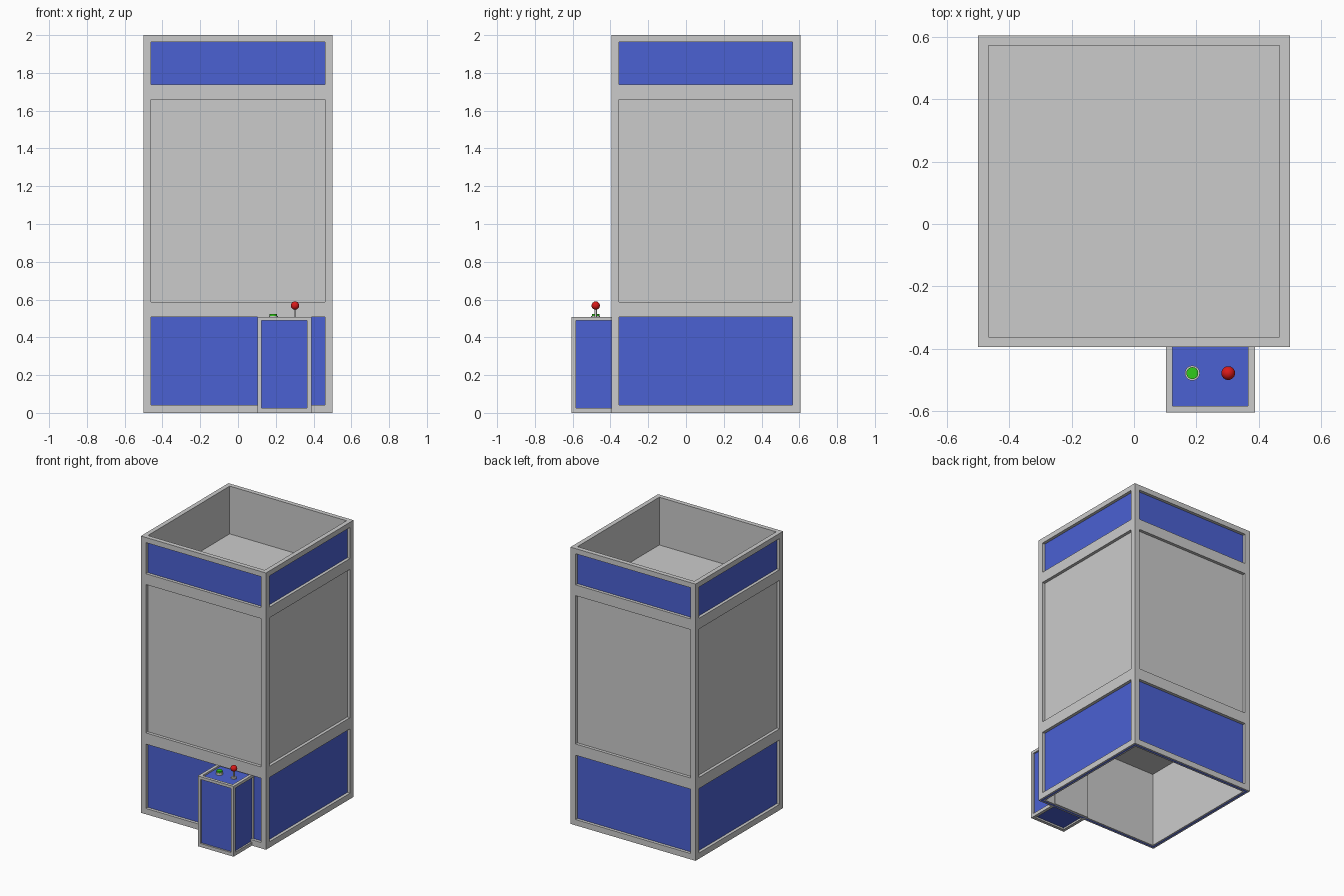
import bpy, bmesh
from mathutils import Matrix, Vector

if "Cube" in bpy.data.objects:
    bpy.data.objects.remove(bpy.data.objects["Cube"])


def material(name, rgb):
    m = bpy.data.materials.new(name)
    m.diffuse_color = (*rgb, 1)
    m.use_nodes = True
    m.node_tree.nodes["Principled BSDF"].inputs["Base Color"].default_value = m.diffuse_color
    return m


GREY = material("frame_grey", (0.6, 0.6, 0.6))
BLUE = material("panel_blue", (0.07, 0.12, 0.65))
RED = material("ball_red", (0.7, 0.01, 0.01))
GREEN = material("button_green", (0.03, 0.6, 0.01))


def finish(bm, name, mats=()):
    bmesh.ops.recalc_face_normals(bm, faces=bm.faces)
    mesh = bpy.data.meshes.new(name)
    bm.to_mesh(mesh)
    bm.free()
    ob = bpy.data.objects.new(name, mesh)
    bpy.context.collection.objects.link(ob)
    for m in mats:
        mesh.materials.append(m)
    return ob


def box(lo, hi):
    lo, hi = Vector(lo), Vector(hi)
    bm = bmesh.new()
    bmesh.ops.create_cube(bm, size=1, matrix=Matrix.Translation((lo + hi) / 2)
                          @ Matrix.Diagonal((*(hi - lo), 1)))
    return bm


def facing(bm, axis, sign):
    return [f for f in bm.faces if f.normal[axis] * sign > 0.9]


def recess_panels(bm, lo, hi, border, rows, sides, depth):
    """Cut border lines into a box and push the panels in; rows = (z0, z1, slot)."""
    lines = [(a, v) for a in (0, 1) for v in (lo[a] + border, hi[a] - border)]
    lines += [(2, z) for r in rows for z in r[:2]]
    for axis, v in lines:
        co, no = Vector(), Vector()
        co[axis], no[axis] = v, 1
        bmesh.ops.bisect_plane(bm, geom=bm.verts[:] + bm.edges[:] + bm.faces[:],
                               plane_co=co, plane_no=no, dist=1e-5)
    bmesh.ops.recalc_face_normals(bm, faces=bm.faces)
    panels = []
    for axis, sign in sides:
        plane = hi[axis] if sign > 0 else lo[axis]
        for f in facing(bm, axis, sign):
            c = f.calc_center_median()
            if abs(c[axis] - plane) > 1e-4:
                continue
            if any(not lo[a] + border < c[a] < hi[a] - border for a in (0, 1) if a != axis):
                continue
            for z0, z1, slot in rows:
                if axis == 2 or z0 < c.z < z1:
                    f.material_index = slot
                    panels.append(f)
                    break
    bmesh.ops.inset_individual(bm, faces=panels, thickness=0, depth=-depth)
    # recess walls take the frame colour
    keep = set(panels)
    for f in {g for p in panels for e in p.edges for g in e.link_faces} - keep:
        f.material_index = 0


WALLS = [(0, 1), (0, -1), (1, 1), (1, -1)]

# cabinet: open tube with a blue strip in the bottom rim and three panels per wall
lo, hi = (-0.5, -0.395, 0), (0.5, 0.605, 2)
bm = box(lo, hi)
bm.normal_update()
caps = facing(bm, 2, 1) + facing(bm, 2, -1)
bmesh.ops.inset_individual(bm, faces=caps, thickness=0.033, use_even_offset=True)
loops = [e for f in caps for e in f.edges]
bmesh.ops.delete(bm, geom=caps, context='FACES_ONLY')
bmesh.ops.bridge_loops(bm, edges=loops)
bmesh.ops.recalc_face_normals(bm, faces=bm.faces)
rim = facing(bm, 2, -1)
bmesh.ops.inset_region(bm, faces=rim, thickness=0.01, use_boundary=True,
                       use_even_offset=True)
for f in rim:
    f.material_index = 1
recess_panels(bm, lo, hi, 0.04,
              [(0.042, 0.507, 1), (0.588, 1.66, 0), (1.738, 1.963, 1)], WALLS, 0.022)
finish(bm, "cabinet", (GREY, BLUE))

# inner decks: floor and ceiling of the display chamber
for name, z in (("chamber_floor", 0.55), ("chamber_ceiling", 1.65)):
    finish(box((-0.469, -0.364, z - 0.005), (0.469, 0.574, z + 0.005)), name, (GREY,))

# control pedestal, its back edge buried in the front wall
lo, hi = (0.102, -0.605, 0), (0.388, -0.355, 0.508)
bm = box(lo, hi)
recess_panels(bm, lo, hi, 0.022, [(0.025, 0.488, 1)],
              [(0, 1), (0, -1), (1, -1), (2, 1), (2, -1)], 0.012)
finish(bm, "control_pedestal", (GREY, BLUE))


def disc(name, x, z0, z1, r, mat):
    bm = bmesh.new()
    bmesh.ops.create_cone(bm, cap_ends=True, segments=32, radius1=r, radius2=r,
                          depth=z1 - z0,
                          matrix=Matrix.Translation((x, -0.478, (z0 + z1) / 2)))
    smooth(finish(bm, name, (mat,)))


def smooth(ob):
    bpy.ops.object.select_all(action='DESELECT')
    ob.select_set(True)
    bpy.context.view_layer.objects.active = ob
    bpy.ops.object.shade_smooth_by_angle()


# push button
disc("button_collar", 0.187, 0.49, 0.512, 0.024, GREY)
disc("button_cap", 0.187, 0.49, 0.523, 0.019, GREEN)

# joystick
disc("joystick_base", 0.302, 0.49, 0.506, 0.018, GREY)
disc("joystick_shaft", 0.302, 0.49, 0.565, 0.006, GREY)
bm = bmesh.new()
bmesh.ops.create_uvsphere(bm, u_segments=32, v_segments=16, radius=0.022,
                          matrix=Matrix.Translation((0.302, -0.478, 0.568)))
smooth(finish(bm, "joystick_ball", (RED,)))
